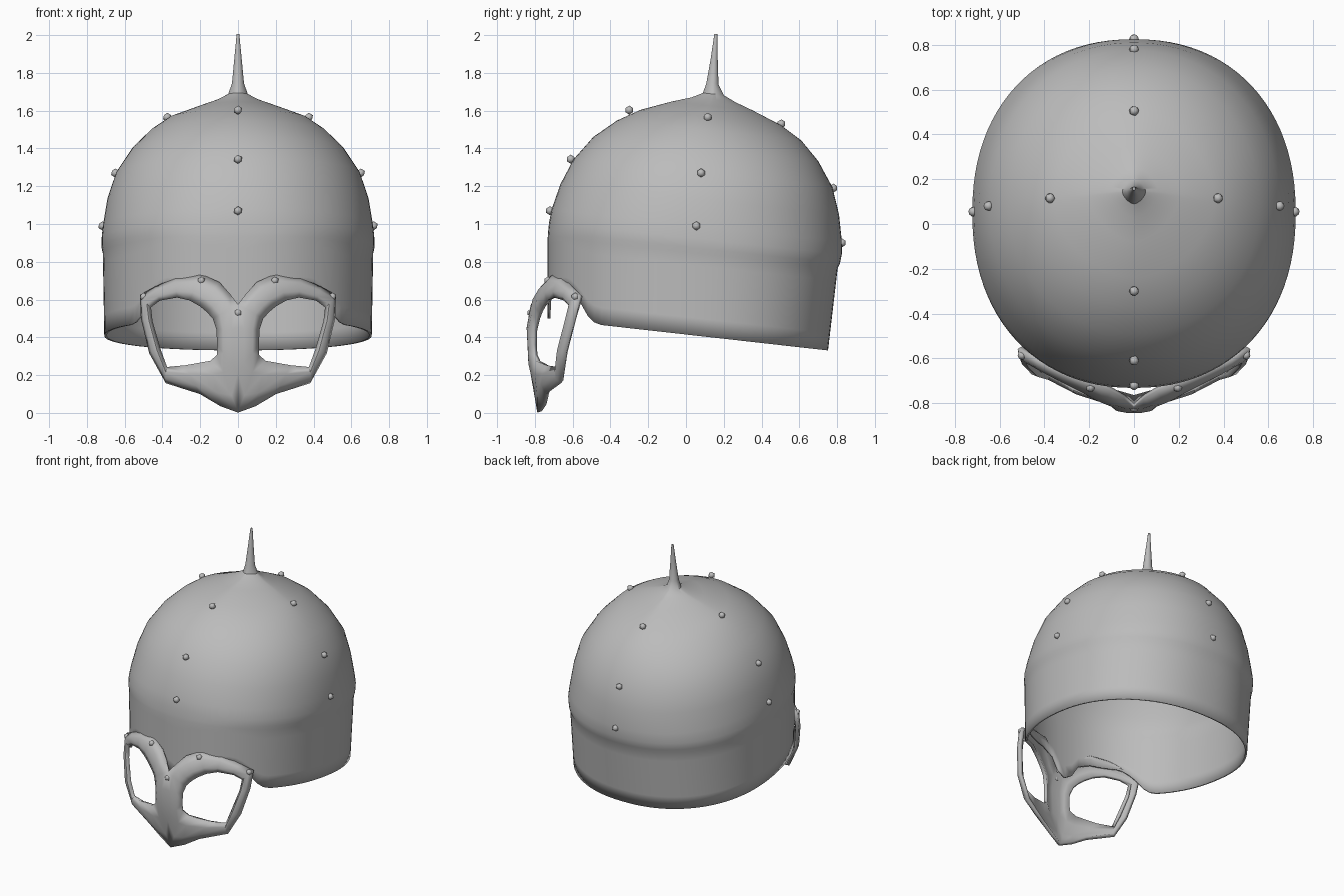
import bpy, bmesh, math
from mathutils import Vector

cube = bpy.data.objects.get("Cube")
if cube:
    bpy.data.objects.remove(cube, do_unlink=True)

steel = bpy.data.materials.new("grey_steel")
steel.diffuse_color = (0.5, 0.5, 0.5, 1)
steel.use_nodes = True
steel.node_tree.nodes["Principled BSDF"].inputs["Base Color"].default_value = (0.5, 0.5, 0.5, 1)


def make_object(name, bm):
    mesh = bpy.data.meshes.new(name)
    bm.to_mesh(mesh)
    bm.free()
    obj = bpy.data.objects.new(name, mesh)
    bpy.context.collection.objects.link(obj)
    mesh.materials.append(steel)
    return obj


def smooth(obj, angle):
    bpy.ops.object.select_all(action='DESELECT')
    obj.select_set(True)
    bpy.context.view_layer.objects.active = obj
    bpy.ops.object.shade_smooth_by_angle(angle=math.radians(angle))


def solidify(obj, thickness, offset):
    mod = obj.modifiers.new("thickness", 'SOLIDIFY')
    mod.thickness = thickness
    mod.offset = offset


def lerp_table(table, v):
    if v <= table[0][0]:
        return table[0][1]
    for (a, p), (b, q) in zip(table, table[1:]):
        if v <= b:
            return p + (q - p) * (v - a) / (b - a)
    return table[-1][1]


SEG = 96
TILT = 0.108


def ring_point(j, half_x, front, back, mid, power):
    """Point on an egg-shaped superellipse; a low power gives four ridges."""
    a = 2 * math.pi * j / SEG
    c, s = math.cos(a), math.sin(a)
    x = math.copysign(abs(c) ** (2 / power), c) * half_x
    y = math.copysign(abs(s) ** (2 / power), s)
    return x, mid + y * ((back - mid) if y > 0 else (mid - front))


# Lower edge of the shell: sloping rim, arched over the eyes, dipping at the nose
ARCH = [(0, .50), (.05, .52), (.11, .62), (.2, .66), (.40, .66), (.47, .60), (.53, .49), (.56, .47)]


def rim_height(x, y):
    if y < -0.45 and abs(x) < 0.56:
        return lerp_table(ARCH, abs(x))
    return 0.415 - 0.112 * y


# Helmet shell: straight band below, domed crown and spike above
DOME = [  # height, half width, front y, back y, middle y, power
    (.87, .722, -.73, .815, .05, 2.2),
    (.92, .722, -.725, .825, .05, 2.2),
    (.99, .715, -.712, .825, .05, 2.15),
    (1.13, .692, -.665, .81, .06, 2.1),
    (1.27, .645, -.595, .775, .08, 2.1),
    (1.40, .56, -.49, .70, .09, 2.05),
    (1.50, .46, -.365, .61, .10, 1.95),
    (1.57, .36, -.24, .50, .11, 1.8),
    (1.63, .205, -.08, .355, .13, 1.6),
    (1.665, .11, .03, .26, .14, 1.5),
    (1.695, .052, .09, .20, .145, 1.6),
    (1.75, .032, .108, .172, .145, 2),
    (1.87, .02, .13, .168, .15, 2),
    (2.005, .007, .15, .166, .158, 2),
]
bm = bmesh.new()
rings = []
for t in (1, .8, .6, .4, .2, .06):
    ring = []
    for j in range(SEG):
        x, y = ring_point(j, .716 - .008 * t, -.732, .806 - .054 * t, .05, 2.2)
        top = .87 - TILT * (y - .08)
        ring.append(bm.verts.new((x, y, top + (rim_height(x, y) - top) * t)))
    rings.append(ring)
for height, *shape in DOME:
    ring = []
    for j in range(SEG):
        x, y = ring_point(j, *shape)
        ring.append(bm.verts.new((x, y, height - TILT * (y - .08) * (height < 1.8))))
    rings.append(ring)
for low, high in zip(rings, rings[1:]):
    for j in range(SEG):
        k = (j + 1) % SEG
        bm.faces.new((low[j], low[k], high[k], high[j]))
bm.faces.new(rings[-1])
shell = make_object("helmet_shell", bm)
solidify(shell, 0.014, -1)
smooth(shell, 40)

# Face guard: one eye ring as (hole x, z, outer x, z), mirrored
EYE = [
    (.106, .44, 0, .45), (.127, .50, 0, .57), (.16, .537, .045, .625), (.196, .566, .10, .685),
    (.25, .597, .2, .73), (.317, .614, .33, .71), (.41, .60, .434, .66),
    (.466, .56, .51, .62), (.46, .48, .503, .5), (.418, .333, .46, .32),
    (.38, .238, .375, .164), (.275, .249, .196, .106), (.143, .275, .09, .04),
    (.106, .307, 0, .005), (.104, .36, 0, .22),
]
GUARD = [(0, -.77), (.13, -.785), (.3, -.828), (.42, -.832), (.6, -.80), (.73, -.745)]


def guard_y(x, z):
    return lerp_table(GUARD, z) + 0.85 * x * x


bm = bmesh.new()
loops = []
for t, push in ((0, .022), (.3, 0), (.7, -.005), (1, .018)):
    loop = []
    for hx, hz, ox, oz in EYE:
        x, z = hx + (ox - hx) * t, hz + (oz - hz) * t
        loop.append(bm.verts.new((x, guard_y(x, z) + (push if x > 0 else -.005), z)))
    loops.append(loop)
for inner, outer in zip(loops, loops[1:]):
    for j in range(len(EYE)):
        k = (j + 1) % len(EYE)
        bm.faces.new((inner[j], inner[k], outer[k], outer[j]))
guard = make_object("face_guard", bm)
mirror = guard.modifiers.new("mirror", 'MIRROR')
mirror.use_clip = True
solidify(guard, 0.024, 0)
smooth(guard, 50)


# Rivets: low rounded studs along the ridges and the brow
def rivet(name, pos, radius=0.024):
    bm = bmesh.new()
    bmesh.ops.create_icosphere(bm, subdivisions=1, radius=radius)
    bmesh.ops.translate(bm, verts=bm.verts, vec=Vector(pos))
    smooth(make_object(name, bm), 50)


for i, (y, z) in enumerate([(-.72, 1.07), (-.61, 1.343), (-.30, 1.603)]):
    rivet(f"front_rivet_{i + 1}", (0, y, z))
for i, (y, z) in enumerate([(.825, .90), (.78, 1.19), (.505, 1.53)]):
    rivet(f"back_rivet_{i + 1}", (0, y, z))
for side, sign in (("left", 1), ("right", -1)):
    for i, (x, y, z) in enumerate([(.718, .055, .99), (.65, .08, 1.27), (.375, .115, 1.565)]):
        rivet(f"{side}_rivet_{i + 1}", (sign * x, y, z))
    for i, (x, z) in enumerate([(.195, .70), (.50, .615)]):
        rivet(f"{side}_brow_rivet_{i + 1}", (sign * x, guard_y(x, z) - .005, z), 0.022)
rivet("nose_rivet", (0, guard_y(0, .53) - .008, .53), 0.022)
